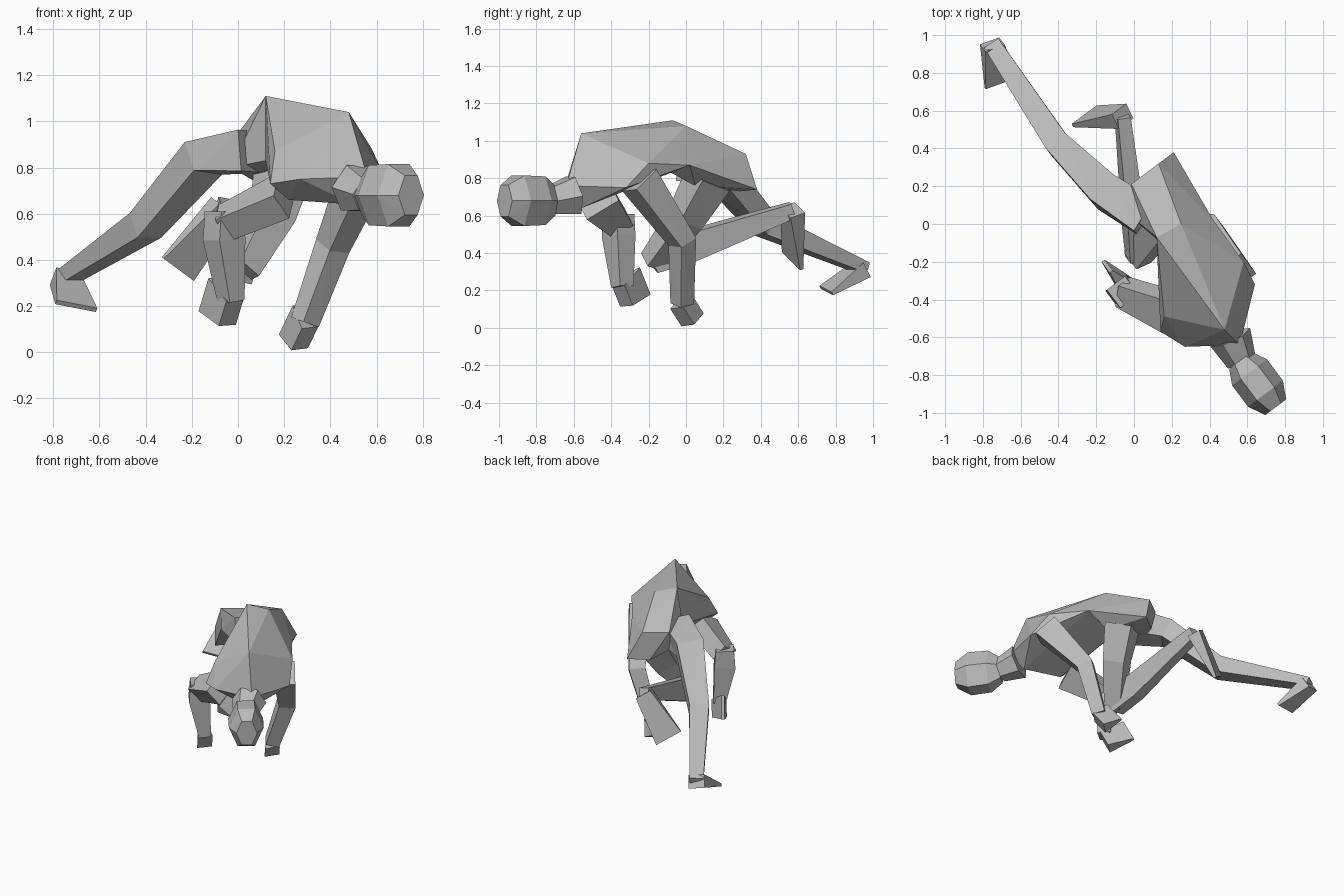
import bpy, bmesh, math
from mathutils import Vector

cube = bpy.data.objects.get("Cube")
if cube:
    bpy.data.objects.remove(cube, do_unlink=True)

clay = bpy.data.materials.new("grey clay")
clay.use_nodes = True
clay.diffuse_color = (0.5, 0.5, 0.5, 1)
shader = clay.node_tree.nodes["Principled BSDF"]
shader.inputs["Base Color"].default_value = clay.diffuse_color

# Body directions: where it faces, and its own left
FORWARD = Vector((0.6, -0.8, 0))
SIDE = Vector((0.8, 0.6, 0))
UP = Vector((0, 0, 1))


def finish(name, bm):
    """Turn the finished mesh into a clay-coloured object."""
    bmesh.ops.recalc_face_normals(bm, faces=bm.faces[:])
    mesh = bpy.data.meshes.new(name)
    bm.to_mesh(mesh)
    bm.free()
    mesh.materials.append(clay)
    obj = bpy.data.objects.new(name, mesh)
    bpy.context.collection.objects.link(obj)


def faceted(name, landmarks):
    """Angular solid wrapped around a few body landmarks."""
    bm = bmesh.new()
    verts = [bm.verts.new(point) for point in landmarks]
    bmesh.ops.convex_hull(bm, input=verts)
    loose = [vert for vert in bm.verts if not vert.link_faces]
    bmesh.ops.delete(bm, geom=loose, context="VERTS")
    finish(name, bm)


def loft(name, path, widths, depths=None, sides=4, across=SIDE):
    """Faceted tube along a path, with a width and a depth at each point."""
    depths = depths or widths
    centres = [Vector(point) for point in path]
    last = len(centres) - 1
    radius = 0.5 / math.cos(math.pi / sides)
    bm = bmesh.new()
    rings = []
    for i, centre in enumerate(centres):
        axis = (centres[min(i + 1, last)] - centres[max(i - 1, 0)]).normalized()
        u = (across - axis * across.dot(axis)).normalized()
        v = axis.cross(u)
        ring = []
        for k in range(sides):
            angle = math.pi / 2 + math.tau * (k + 0.5) / sides
            offset = u * math.cos(angle) * widths[i] + v * math.sin(angle) * depths[i]
            ring.append(bm.verts.new(centre + offset * radius))
        rings.append(ring)
    for near, far in zip(rings, rings[1:]):
        for k in range(sides):
            n = (k + 1) % sides
            bm.faces.new((near[k], near[n], far[n], far[k]))
    bm.faces.new(rings[0])
    bm.faces.new(rings[-1])
    bmesh.ops.triangulate(bm, faces=bm.faces[:])
    finish(name, bm)


def hand(name, palm, reach):
    """Wedge whose fingers fan out into an upright edge."""
    tip = palm - FORWARD * reach - SIDE * 0.02 + UP * 0.08
    loft(name, [palm, tip], widths=[0.1, 0.02], depths=[0.12, 0.16])


def foot(name, heel, toe, across):
    """Wedge whose toes fan out into a wide edge."""
    loft(name, [heel, toe], widths=[0.11, 0.19], depths=[0.09, 0.02],
         across=across)


# Trunk: chest and pelvis meet at the waist, the highest point of the back
spine_left = Vector((0.25, 0, 1.08))
spine_right = Vector((0.12, -0.07, 1.11))
flank_left = Vector((0.42, 0.02, 0.87))
flank_right = Vector((0.12, -0.08, 0.83))
waist = [spine_left, spine_right, flank_left, flank_right]

nape_ridge = Vector((0.48, -0.56, 1.04))
right_blade = Vector((0.16, -0.49, 0.87))
left_blade = Vector((0.58, -0.2, 0.88))
left_armpit = Vector((0.64, -0.32, 0.75))
left_collar = Vector((0.56, -0.64, 0.76))
right_collar = Vector((0.27, -0.65, 0.75))
right_armpit = Vector((0.14, -0.57, 0.73))
faceted("chest", waist + [
    nape_ridge, right_blade, left_blade, left_armpit, left_collar,
    right_collar, right_armpit,
    left_collar - FORWARD * 0.1 - UP * 0.12,
    right_armpit + SIDE * 0.1 - UP * 0.07])

tail = Vector((0.05, 0.26, 0.93))
faceted("pelvis", waist + [
    tail, tail + SIDE * 0.1, tail - SIDE * 0.08,
    tail + SIDE * 0.2 - UP * 0.19, tail + SIDE * 0.05 - UP * 0.2,
    Vector((-0.03, 0.05, 0.8)), Vector((0.28, 0.05, 0.76))])

# Neck and head
skull = Vector((0.66, -0.85, 0.68))
nape = skull - FORWARD * 0.15
loft("neck", [Vector((0.51, -0.6, 0.71)), nape], widths=[0.2, 0.14], sides=6)
loft("head", [skull + FORWARD * t for t in (-0.16, -0.08, 0.06, 0.15)],
     widths=[0.13, 0.2, 0.2, 0.12], depths=[0.16, 0.26, 0.27, 0.17], sides=6)

# Left arm, planted under the body
left_shoulder = Vector((0.55, -0.25, 0.79))
left_elbow = Vector((0.41, -0.02, 0.46))
left_palm = Vector((0.29, -0.02, 0.06))
loft("left_arm", [left_shoulder, left_elbow, left_palm + UP * 0.07],
     widths=[0.14, 0.11, 0.09], depths=[0.17, 0.11, 0.09])
hand("left_hand", left_palm, reach=0.1)

# Right arm, reaching out and down
right_shoulder = Vector((0.2, -0.47, 0.68))
right_elbow = Vector((-0.06, -0.36, 0.56))
right_palm = Vector((-0.03, -0.34, 0.17))
loft("right_upper_arm", [right_shoulder, right_elbow],
     widths=[0.2, 0.13], depths=[0.13, 0.12], across=FORWARD)
loft("right_forearm",
     [right_elbow + UP * 0.05, right_elbow - UP * 0.07, right_palm + UP * 0.05],
     widths=[0.12, 0.14, 0.08], depths=[0.12, 0.12, 0.09])
hand("right_hand", right_palm, reach=0.16)

# Right leg, stretched out behind
right_hip = Vector((0.06, 0.04, 0.87))
right_thigh = Vector((-0.15, 0.17, 0.84))
right_knee = Vector((-0.4, 0.42, 0.55))
right_heel = Vector((-0.75, 0.95, 0.32))
loft("right_leg", [right_hip, right_thigh, right_knee, right_heel],
     widths=[0.2, 0.18, 0.13, 0.09], depths=[0.18, 0.14, 0.12, 0.06])
foot("right_foot", right_heel, right_heel + Vector((0.05, -0.2, -0.12)), SIDE)

# Left leg, folded beneath the body
left_hip = Vector((0.2, 0.12, 0.8))
left_thigh = Vector((0.15, 0, 0.59))
left_knee = Vector((0.02, -0.18, 0.35))
left_calf = Vector((0, 0, 0.43))
left_heel = Vector((-0.06, 0.57, 0.63))
loft("left_thigh", [left_hip, left_thigh, left_knee], widths=[0.19, 0.15, 0.11])
loft("left_shin", [left_knee, left_calf, left_heel],
     widths=[0.11, 0.1, 0.07], depths=[0.1, 0.16, 0.08])
foot("left_foot", left_heel, left_heel - Vector((0.2, 0, 0.27)),
     SIDE - UP * 0.6)
